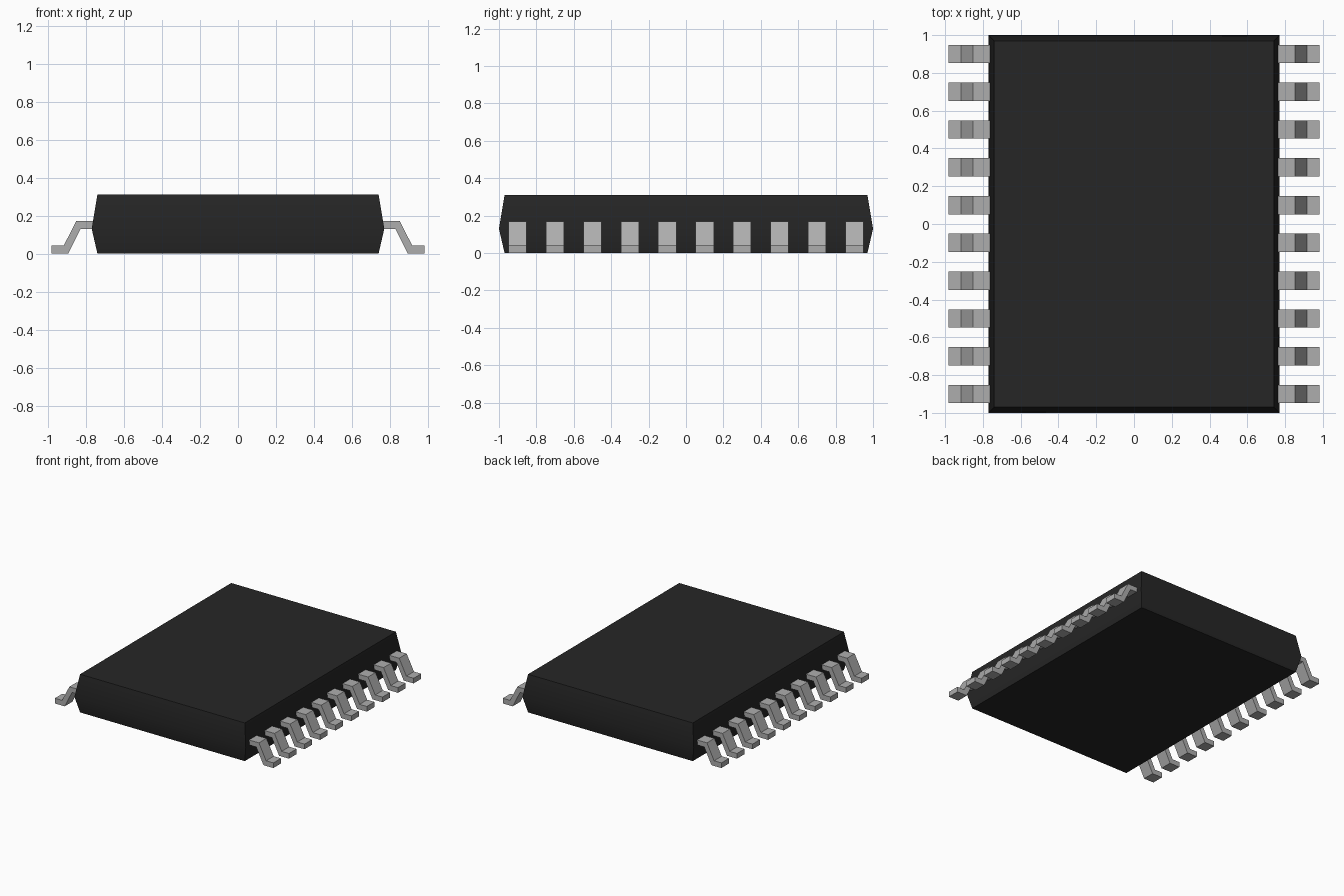
import bpy
import bmesh
import math

cube = bpy.data.objects.get("Cube")
if cube:
    bpy.data.objects.remove(cube, do_unlink=True)


def make_material(name, value):
    mat = bpy.data.materials.new(name)
    mat.use_nodes = True
    colour = (value, value, value, 1.0)
    mat.diffuse_color = colour
    bsdf = next(n for n in mat.node_tree.nodes if n.type == 'BSDF_PRINCIPLED')
    bsdf.inputs["Base Color"].default_value = colour
    bsdf.inputs["Roughness"].default_value = 0.5
    return mat


def finish(name, bm, mat):
    bmesh.ops.recalc_face_normals(bm, faces=bm.faces)
    mesh = bpy.data.meshes.new(name)
    bm.to_mesh(mesh)
    bm.free()
    mesh.materials.append(mat)
    obj = bpy.data.objects.new(name, mesh)
    bpy.context.collection.objects.link(obj)
    return obj


black = make_material("black plastic", 0.0193)
grey = make_material("grey metal", 0.42)

# Body: three stacked rectangles, widest at the parting line
bm = bmesh.new()
rings = []
for hx, hy, z in ((0.74, 0.97, 0.0), (0.77, 1.0, 0.13), (0.74, 0.97, 0.31)):
    rings.append([bm.verts.new((sx * hx, sy * hy, z))
                  for sx, sy in ((-1, -1), (1, -1), (1, 1), (-1, 1))])
for low, high in zip(rings, rings[1:]):
    for i in range(4):
        j = (i + 1) % 4
        bm.faces.new((low[i], low[j], high[j], high[i]))
bm.faces.new(rings[0])
bm.faces.new(rings[-1])
body = finish("chip_body", bm, black)

# Rounded-looking sides, sharp rims and corners
bpy.ops.object.select_all(action='DESELECT')
body.select_set(True)
bpy.context.view_layer.objects.active = body
bpy.ops.object.shade_smooth_by_angle(angle=math.radians(30))

# Pins: gull-wing profile in x and z, extruded along y
PROFILE = ((0.74, 0.17), (0.852, 0.17), (0.917, 0.042), (0.982, 0.042),
           (0.982, 0.0), (0.893, 0.0), (0.828, 0.13), (0.74, 0.13))
PIN_WIDTH = 0.097


def pin_mesh(side):
    bm = bmesh.new()
    ends = [[bm.verts.new((side * x, y, z)) for x, z in PROFILE]
            for y in (-PIN_WIDTH / 2, PIN_WIDTH / 2)]
    n = len(PROFILE)
    for i in range(n):
        j = (i + 1) % n
        bm.faces.new((ends[0][i], ends[0][j], ends[1][j], ends[1][i]))
    # End caps split into quads: shoulder, leg and foot
    for end in ends:
        for quad in ((0, 1, 6, 7), (1, 2, 5, 6), (2, 3, 4, 5)):
            bm.faces.new([end[k] for k in quad])
    return bm


for label, side in (("left", 1), ("right", -1)):
    first = finish(f"{label}_pin_1", pin_mesh(side), grey)
    first.location.y = -0.9
    for k in range(1, 10):
        pin = bpy.data.objects.new(f"{label}_pin_{k + 1}", first.data)
        pin.location.y = -0.9 + 0.2 * k
        bpy.context.collection.objects.link(pin)
